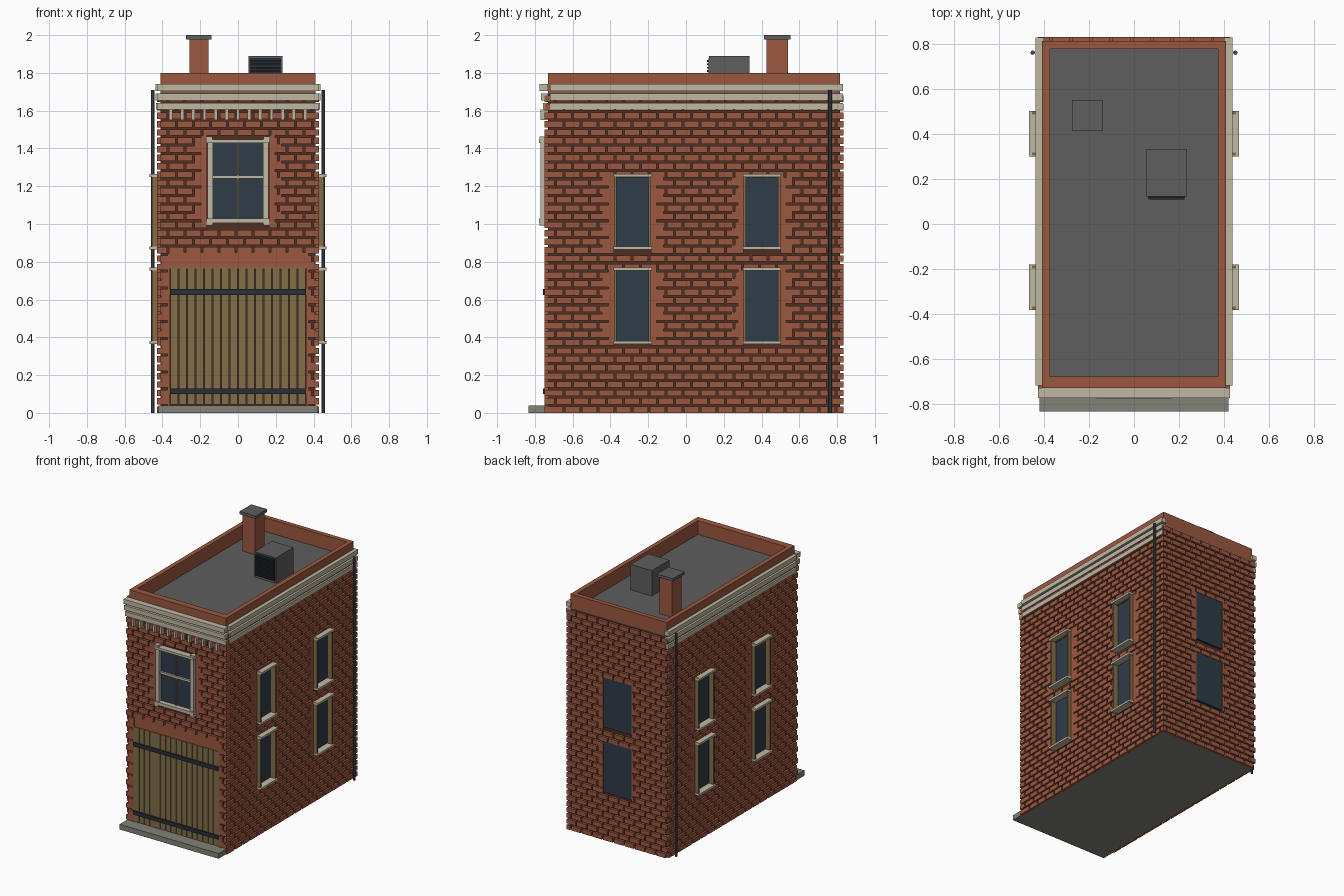
import bpy, bmesh
from mathutils import Matrix, Vector

cube = bpy.data.objects.get("Cube")
if cube:
    bpy.data.objects.remove(cube, do_unlink=True)


def material(name, *rgb):
    """Flat colour from 0-255 display values."""
    col = [((c / 255 + 0.055) / 1.055) ** 2.4 for c in rgb] + [1]
    m = bpy.data.materials.new(name)
    m.use_nodes = True
    m.diffuse_color = col
    m.node_tree.nodes["Principled BSDF"].inputs["Base Color"].default_value = col
    return m


BRICK = material("brick red", 156, 88, 64)
MORTAR = material("dark mortar", 78, 46, 35)
TRIM = material("cream trim", 192, 184, 164)
WOOD = material("door wood", 130, 110, 74)
GLASS = material("window glass", 46, 60, 73)
ROOF = material("roof grey", 94, 94, 94)
STONE = material("step stone", 130, 130, 119)
IRON = material("dark iron", 38, 46, 54)
PIPE = material("pipe grey", 78, 79, 83)


def add_box(bm, x, y, z):
    lo, hi = Vector((x[0], y[0], z[0])), Vector((x[1], y[1], z[1]))
    mat = Matrix.Translation((lo + hi) / 2) @ Matrix.Diagonal((hi - lo).to_4d())
    bmesh.ops.create_cube(bm, size=1, matrix=mat)


def finish(name, bm, mat):
    bmesh.ops.recalc_face_normals(bm, faces=bm.faces)
    me = bpy.data.meshes.new(name)
    bm.to_mesh(me)
    bm.free()
    me.materials.append(mat)
    ob = bpy.data.objects.new(name, me)
    bpy.context.collection.objects.link(ob)
    return ob


def boxes(name, mat, *items):
    bm = bmesh.new()
    for item in items:
        add_box(bm, *item)
    return finish(name, bm, mat)


def mirrored(x, s):
    return tuple(sorted((x[0] * s, x[1] * s)))


# Main dimensions
W, FRONT, BACK, TOP = 0.41, -0.73, 0.815, 1.69
RELIEF, COURSES, PITCH, GAP = 0.018, 38, 0.09, 0.011
COURSE = TOP / COURSES

# Core, floor and roof deck
boxes("wall_core", MORTAR, ((-W, W), (FRONT, BACK), (0.004, TOP)))
boxes("floor_slab", STONE, ((-W, W), (FRONT, BACK), (0, 0.004)))
boxes("roof_deck", ROOF, ((-W, W), (FRONT, BACK), (TOP, TOP + 0.005)))


def brick_wall(name, u0, u1, openings, place, phase):
    """Running-bond courses with toothed solid jambs beside each opening."""
    bm = bmesh.new()
    for i in range(COURSES):
        z0, z1 = i * COURSE, (i + 1) * COURSE
        grow = RELIEF if i % 2 == phase else 0
        spans, start = [], u0 - grow
        for a, b, low, high, jamb in openings:
            if low < (z0 + z1) / 2 < high:
                tooth = jamb + (i % 2) * 0.035
                for edge in ((a - tooth, a), (b, b + tooth)):
                    add_box(bm, *place(edge, (z0, z1)))
                spans.append((start, a - tooth))
                start = b + tooth
        spans.append((start, u1 + grow))
        for s, e in spans:
            u = u0 - PITCH + (i % 2) * PITCH / 2
            while u < e:
                a, b = max(u, s), min(u + PITCH - GAP, e)
                if b - a > 0.008:
                    add_box(bm, *place((a, b), (z0, z1 - GAP)))
                u += PITCH
    return finish(name, bm, BRICK)


# Brick walls
LEVELS = [(0.365, 0.77), (0.865, 1.265)]
BAYS = [(-0.38, -0.185), (0.305, 0.5)]
side_holes = [(a, b, low, high, 0.03) for low, high in LEVELS for a, b in BAYS]
for s, side in ((1, "left"), (-1, "right")):
    brick_wall(side + "_bricks", FRONT, BACK, side_holes,
               lambda u, z: (mirrored((W - 0.005, W + RELIEF), s), u, z), 1)
brick_wall("back_bricks", -W, W, [(-0.12, 0.12, a, b, 0.01) for a, b in LEVELS],
           lambda u, z: (u, (BACK - 0.005, BACK + RELIEF), z), 0)
brick_wall("front_bricks", -W, W,
           [(-0.36, 0.36, 0, 0.86, 0.012), (-0.165, 0.165, 1.0, 1.45, 0.03)],
           lambda u, z: (u, (FRONT - RELIEF, FRONT + 0.005), z), 0)

# Parapet ring
boxes("parapet", BRICK,
      ((-W, W), (FRONT, -0.68), (TOP, 1.8)), ((-W, W), (0.78, BACK), (TOP, 1.8)),
      ((-W, -0.375), (-0.68, 0.78), (TOP, 1.8)), ((0.375, W), (-0.68, 0.78), (TOP, 1.8)))

# Cornice bands and dentils
bands = []
for z, out, wide in ((1.705, -0.775, 0.438), (1.655, -0.767, 0.436), (1.605, -0.757, 0.434)):
    span = (z, z + 0.035)
    bands.append(((-0.428, 0.428), (out, FRONT), span))
    bands += [(mirrored((0.4, wide), s), (FRONT + 0.01, 0.83), span) for s in (1, -1)]
boxes("cornice", TRIM, *bands)
boxes("dentils", TRIM, *[((x - 0.009, x + 0.009), (-0.77, FRONT), (1.55, 1.606))
                         for x in [(k - 6) * 0.0592 for k in range(13)]])

# Large front door
boxes("door_lintel", BRICK, ((-0.36, 0.36), (-0.742, FRONT), (0.765, 0.85)))
n, step = 16, 0.72 / 16
boxes("door_back", MORTAR, ((-0.36, 0.36), (-0.736, FRONT), (0.04, 0.765)))
boxes("door_planks", WOOD, *[((-0.36 + k * step + 0.002, -0.36 + (k + 1) * step - 0.002),
                              (-0.748, FRONT), (0.045, 0.77)) for k in range(n)])
boxes("door_straps", IRON, *[((-0.36, 0.36), (-0.757, -0.74), (z, z + 0.03))
                             for z in (0.1, 0.625)])
boxes("door_step", STONE, ((-0.42, 0.42), (-0.835, -0.72), (0, 0.04)))

# Front window
boxes("front_glass", GLASS, ((-0.14, 0.14), (-0.742, FRONT), (1.02, 1.44)))
front_y = (-0.77, FRONT)
boxes("front_window_frame", TRIM,
      ((-0.162, -0.132), front_y, (1.0, 1.45)), ((0.132, 0.162), front_y, (1.0, 1.45)),
      ((-0.168, 0.168), (-0.778, FRONT), (1.005, 1.03)),
      ((-0.168, 0.168), (-0.778, FRONT), (1.43, 1.448)),
      ((-0.132, 0.132), (-0.757, FRONT), (1.24, 1.257)),
      *[(mirrored((0.135, 0.17), s), (-0.775, FRONT), z)
        for s in (1, -1) for z in ((0.992, 1.012), (1.44, 1.462))])
boxes("front_window_mullion", WOOD, ((-0.004, 0.004), (-0.75, FRONT), (1.03, 1.43)))

# Side windows
glass, sills, jambs = [], [], []
for s in (1, -1):
    for low, high in LEVELS:
        for a, b in BAYS:
            deep = mirrored((0.4, 0.455), s)
            glass.append((mirrored((0.4, 0.416), s), (a, b), (low, high)))
            sills += [(mirrored((0.4, 0.468), s), (a - 0.004, b + 0.004), z)
                      for z in ((low, low + 0.016), (high - 0.016, high))]
            jambs += [(deep, (a, a + 0.013), (low, high)), (deep, (b - 0.013, b), (low, high))]
boxes("side_glass", GLASS, *glass)
boxes("side_sills_and_heads", TRIM, *sills)
boxes("side_window_jambs", WOOD, *jambs)

# Back windows
boxes("back_glass", GLASS, *[((-0.12, 0.12), (BACK - 0.005, BACK + 0.014), z) for z in LEVELS])

# Drainpipes
for s, side in ((1, "left"), (-1, "right")):
    bm = bmesh.new()
    bmesh.ops.create_cone(bm, cap_ends=True, segments=8, radius1=0.01, radius2=0.01, depth=1.71,
                          matrix=Matrix.Translation((s * 0.451, 0.763, 0.855)))
    finish(side + "_drainpipe", bm, PIPE)

# Chimney and roof vent
boxes("chimney", BRICK, ((-0.258, -0.155), (0.425, 0.54), (TOP, 1.98)))
boxes("chimney_cap", ROOF, ((-0.275, -0.14), (0.413, 0.553), (1.978, 2.0)))
boxes("roof_vent", ROOF, ((0.055, 0.235), (0.123, 0.335), (TOP, 1.89)))
boxes("vent_louvres", IRON, ((0.062, 0.228), (0.119, 0.125), (1.71, 1.88)),
      *[((0.065, 0.225), (0.11, 0.125), (z, z + 0.009))
        for z in [1.718 + k * 0.0175 for k in range(9)]])
